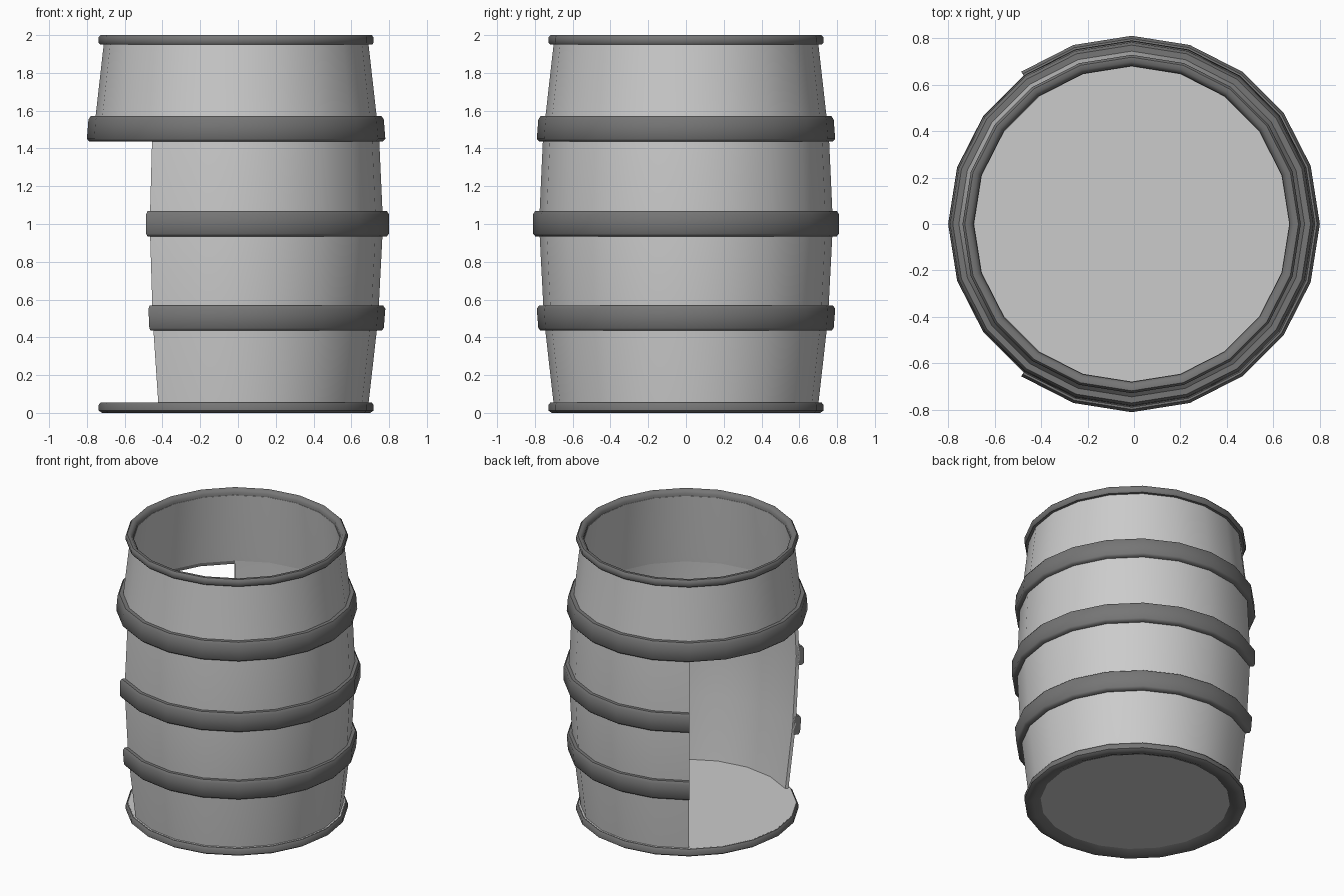
import bpy, bmesh, math

if "Cube" in bpy.data.objects:
    bpy.data.objects.remove(bpy.data.objects["Cube"])

SIDES = 20
STEP = 2 * math.pi / SIDES
CX = -0.01          # barrel axis


def material(name, grey):
    m = bpy.data.materials.new(name)
    m.diffuse_color = (grey, grey, grey, 1)
    m.use_nodes = True
    m.node_tree.nodes["Principled BSDF"].inputs["Base Color"].default_value = m.diffuse_color
    return m


WOOD = material("stave_grey", 0.52)
IRON = material("hoop_dark_grey", 0.18)


def revolve(name, profile, mat, first=0, count=SIDES, sharp=50):
    """Sweep a closed (radius, z) profile round the axis; partial sweeps get end caps."""
    bm = bmesh.new()
    full = count == SIDES
    rings = []
    for i in range(count if full else count + 1):
        a = (first + i) * STEP
        rings.append([bm.verts.new((CX + r * math.cos(a), r * math.sin(a), z))
                      for r, z in profile])
    n = len(profile)
    for i in range(count):
        p, q = rings[i], rings[(i + 1) % len(rings)]
        for j in range(n):
            k = (j + 1) % n
            bm.faces.new((p[j], q[j], q[k], p[k]))
    if not full:
        bm.faces.new(rings[0])
        bm.faces.new(rings[-1])
    bmesh.ops.remove_doubles(bm, verts=bm.verts, dist=1e-5)
    bmesh.ops.recalc_face_normals(bm, faces=bm.faces)
    me = bpy.data.meshes.new(name)
    bm.to_mesh(me)
    bm.free()
    me.materials.append(mat)
    ob = bpy.data.objects.new(name, me)
    bpy.context.collection.objects.link(ob)
    bpy.context.view_layer.objects.active = ob
    ob.select_set(True)
    bpy.ops.object.shade_smooth_by_angle(angle=math.radians(sharp))
    ob.select_set(False)
    return ob


def wall(name, outer, **arc):
    """Barrel staves: an outer curve plus the same curve set inward."""
    inner = [(r - 0.022, z) for r, z in reversed(outer)]
    return revolve(name, outer + inner, WOOD, **arc)


def hoop(name, z, r_low, r_high, **arc):
    """Raised band with rounded outer edges."""
    h, c = 0.067, 0.012
    base = min(r_low, r_high) - 0.045
    return revolve(name, [(base, z - h), (r_low - c, z - h), (r_low, z - h + 0.014),
                          (r_high, z + h - 0.018), (r_high - c, z + h), (base, z + h)],
                   IRON, **arc)


# The left side is open over six of the twenty sides
OPEN = dict(first=13, count=14)

# Staves
wall("lower_wall", [(0.70, 0.04), (0.752, 0.50), (0.778, 1.0), (0.757, 1.46)], **OPEN)
wall("upper_wall", [(0.757, 1.46), (0.752, 1.50), (0.70, 1.96)])

# Hoops
hoop("lower_hoop", 0.502, 0.782, 0.79, **OPEN)
hoop("middle_hoop", 1.002, 0.81, 0.81, **OPEN)
hoop("upper_hoop", 1.504, 0.79, 0.782)

# Top rim
revolve("top_rim", [(0.69, 1.95), (0.72, 1.95), (0.728, 1.96), (0.728, 1.988),
                    (0.718, 2.0), (0.698, 2.0), (0.68, 1.98), (0.68, 1.95)], IRON)

# Base rim, floor above it and recessed underside
revolve("base_rim", [(0.69, 0.055), (0.718, 0.055), (0.728, 0.042), (0.728, 0.012),
                     (0.71, 0), (0.67, 0), (0.615, 0.025), (0.615, 0.045)], IRON)
revolve("floor", [(0, 0.056), (0.712, 0.056), (0.712, 0.04), (0.62, 0.022), (0, 0.022)],
        WOOD, sharp=10)
